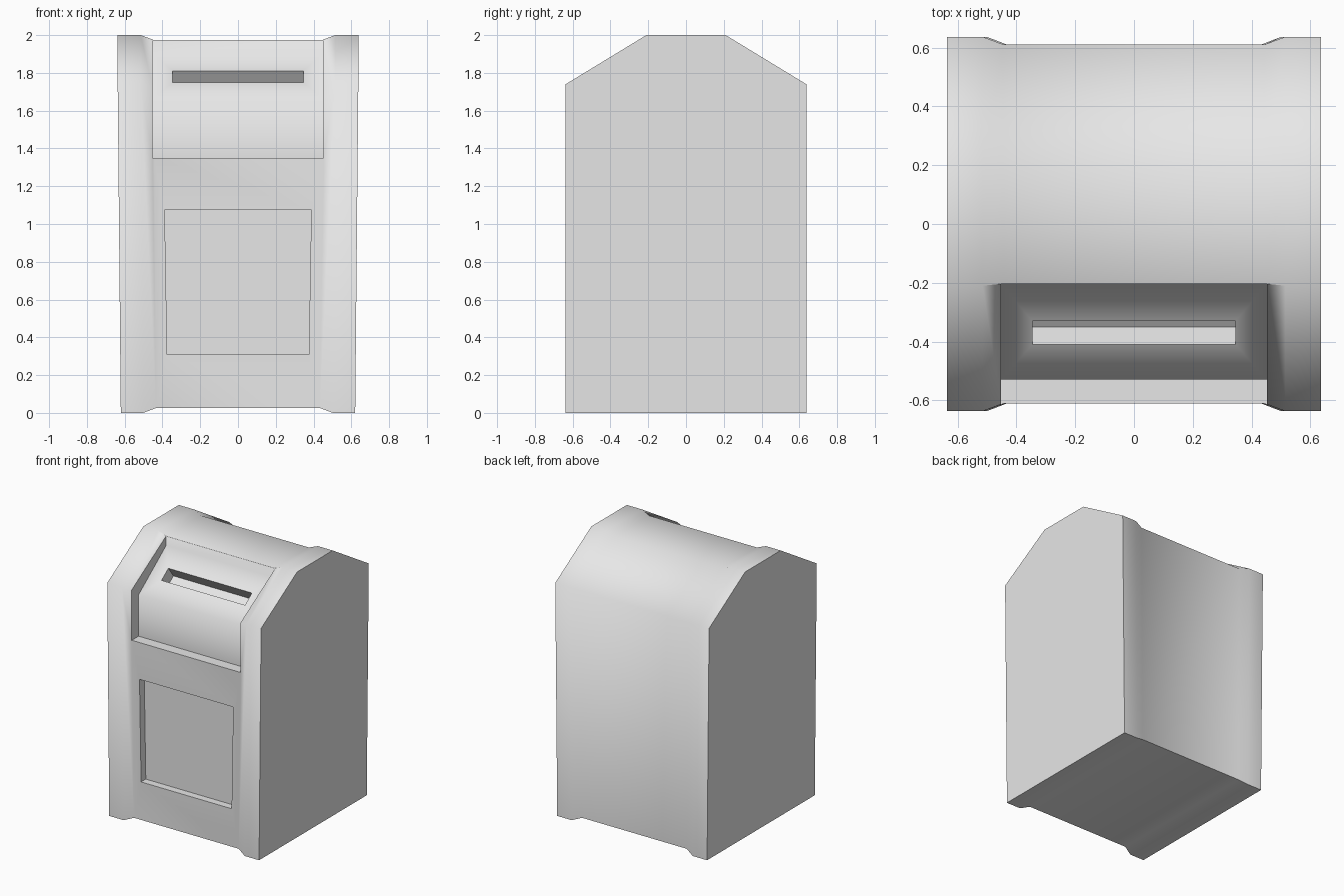
import bpy, bmesh, math

cube = bpy.data.objects.get("Cube")
if cube:
    bpy.data.objects.remove(cube, do_unlink=True)


def loft(name, rings):
    """Closed solid through matching rings of points."""
    bm = bmesh.new()
    loops = [[bm.verts.new(p) for p in ring] for ring in rings]
    for a, b in zip(loops, loops[1:]):
        for i in range(len(a)):
            j = (i + 1) % len(a)
            bm.faces.new((a[i], a[j], b[j], b[i]))
    bm.faces.new(loops[0])
    bm.faces.new(loops[-1])
    bmesh.ops.recalc_face_normals(bm, faces=bm.faces)
    mesh = bpy.data.meshes.new(name)
    bm.to_mesh(mesh)
    bm.free()
    obj = bpy.data.objects.new(name, mesh)
    bpy.context.collection.objects.link(obj)
    return obj


def across(name, profile, half):
    """Side profile (y, z) carried from -half to half in x."""
    return loft(name, [[(x, y, z) for y, z in profile] for x in (-half, half)])


def gable(x, inset):
    """One gabled section of the body, narrowing slightly to its foot."""
    w, top = 0.637 - inset, 2 - inset
    eave, ridge = 1.74 - inset * 0.6, 0.21 - inset * 0.3
    pts = [(-w, inset), (-w, eave), (-ridge, top),
           (ridge, top), (w, eave), (w, inset)]
    return [(x * (0.974 + 0.026 * min(z / 1.74, 1)), y, z) for y, z in pts]


# Body: raised rims at both sides, slightly sunken middle
half_sections = [(0.637, 0), (0.515, 0), (0.445, 0.026)]
sections = [(-x, i) for x, i in half_sections] + [(x, i) for x, i in reversed(half_sections)]
body = loft("mailbox_body", [gable(x, i) for x, i in sections])

# Recess for the sloping hood panel
hood = across("hood_cutter", [(-0.53, 1.35), (-0.53, 1.66), (-0.204, 1.905),
                              (-0.204, 2.2), (-1, 2.2), (-1, 1.35)], 0.452)

# Letter slot, square to the sloping panel
low, high, out = (-0.41, 1.75), (-0.33, 1.81), (-0.6, 0.8)
slot = across("slot_cutter", [(p[0] + out[0] * d, p[1] + out[1] * d)
                              for p, d in ((low, 0.05), (high, 0.05),
                                           (high, -0.1), (low, -0.1))], 0.346)

# Recess for the door
door = loft("door_cutter", [[(-0.375, y, 0.31), (0.375, y, 0.31),
                             (0.388, y, 1.075), (-0.388, y, 1.075)]
                            for y in (-0.8, -0.555)])

for cutter in (hood, slot, door):
    cutter.hide_render = True
    mod = body.modifiers.new(cutter.name, "BOOLEAN")
    mod.operation = "DIFFERENCE"
    mod.solver = "EXACT"
    mod.object = cutter

# Bake the cuts, then drop the cutters
bpy.context.view_layer.update()
graph = bpy.context.evaluated_depsgraph_get()
mesh = bpy.data.meshes.new_from_object(body.evaluated_get(graph))
body.modifiers.clear()
body.data = mesh
mesh.name = "mailbox_body"
for cutter in (hood, slot, door):
    bpy.data.objects.remove(cutter, do_unlink=True)

# Single plain grey
grey = bpy.data.materials.new("light_grey")
grey.use_nodes = True
colour = (0.8, 0.8, 0.8, 1)
grey.diffuse_color = colour
grey.node_tree.nodes["Principled BSDF"].inputs["Base Color"].default_value = colour
mesh.materials.clear()
mesh.materials.append(grey)
for face in mesh.polygons:
    face.material_index = 0

# Soft roof bends, crisp corners
bpy.ops.object.select_all(action="DESELECT")
body.select_set(True)
bpy.context.view_layer.objects.active = body
bpy.ops.object.shade_smooth_by_angle(angle=math.radians(62))
